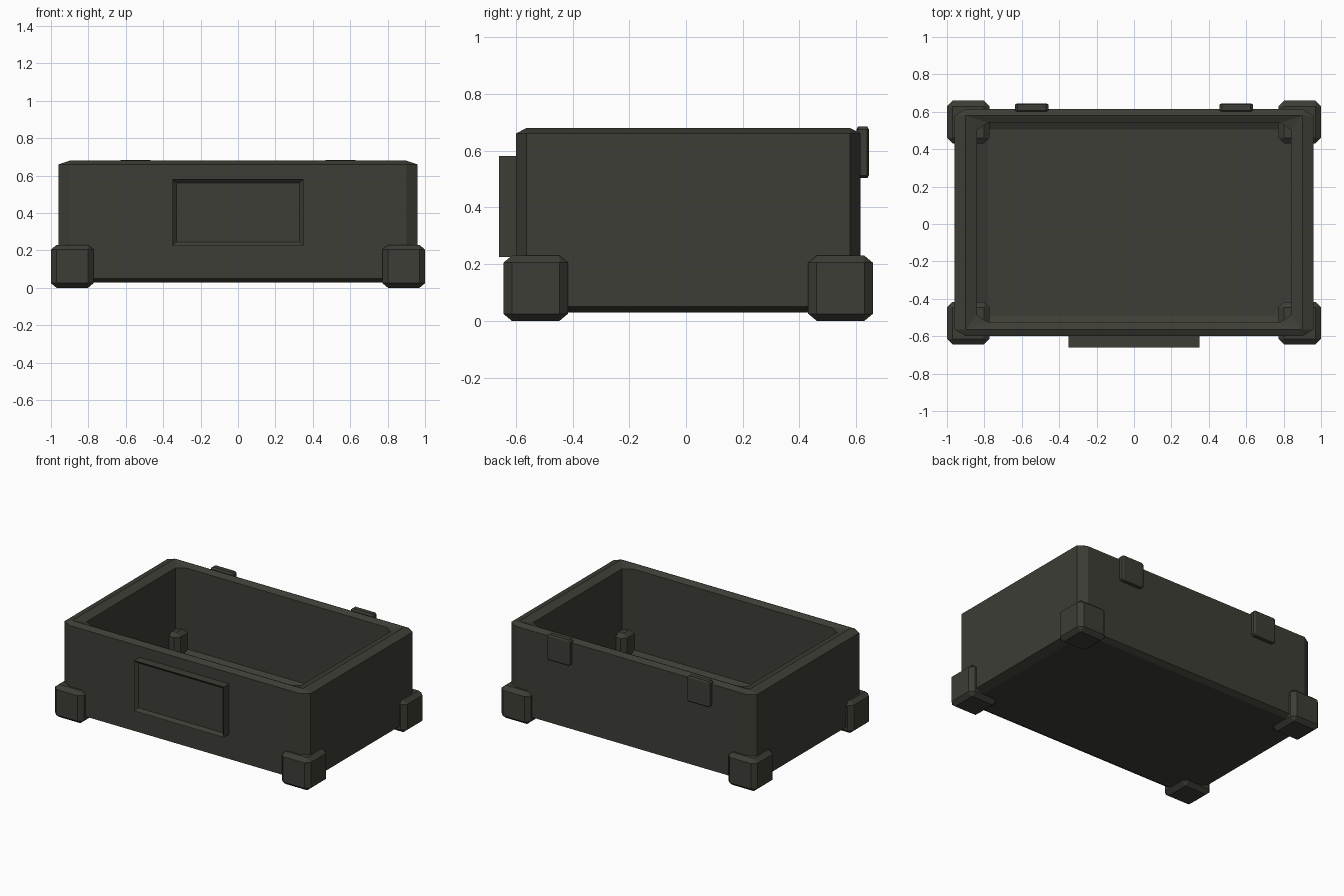
import bpy, bmesh

cube = bpy.data.objects.get("Cube")
if cube:
    bpy.data.objects.remove(cube, do_unlink=True)

COLOUR = (0.047, 0.047, 0.037, 1)
plastic = bpy.data.materials.new("dark olive grey")
plastic.use_nodes = True
plastic.diffuse_color = COLOUR
shader = plastic.node_tree.nodes["Principled BSDF"]
shader.inputs["Base Color"].default_value = COLOUR
shader.inputs["Roughness"].default_value = 0.8


def ring(hx, hy, z, cx=0, cy=0):
    """Rectangle with cut corners; zero cuts give sharp corners."""
    return [(sx * (hx - a), sy * (hy - b), z)
            for sx, sy, a, b in ((1, 1, 0, cy), (1, 1, cx, 0), (-1, 1, cx, 0), (-1, 1, 0, cy),
                                 (-1, -1, 0, cy), (-1, -1, cx, 0), (1, -1, cx, 0), (1, -1, 0, cy))]


def loft(name, rings, location):
    """Skin a stack of rings and cap both ends."""
    bm = bmesh.new()
    loops = [[bm.verts.new(p) for p in r] for r in rings]
    for low, high in zip(loops, loops[1:]):
        for i in range(8):
            j = (i + 1) % 8
            bm.faces.new((low[i], low[j], high[j], high[i]))
    bm.faces.new(loops[0])
    bm.faces.new(loops[-1])
    bmesh.ops.remove_doubles(bm, verts=bm.verts, dist=0.0001)
    bmesh.ops.recalc_face_normals(bm, faces=bm.faces)
    mesh = bpy.data.meshes.new(name)
    bm.to_mesh(mesh)
    bm.free()
    mesh.materials.append(plastic)
    obj = bpy.data.objects.new(name, mesh)
    obj.location = location
    bpy.context.collection.objects.link(obj)
    return obj


def shell(hx, hy, low, high, cx, cy, cz):
    """Rings of a box chamfered on every edge."""
    return [ring(hx - cx, hy - cy, low), ring(hx, hy, low + cz, cx, cy),
            ring(hx, hy, high - cz, cx, cy), ring(hx - cx, hy - cy, high)]


# Open tray: chamfered outside, ridged rim, hollow inside
CX, CY, CZ = 0.06, 0.037, 0.02
outside = shell(0.96, 0.608, 0.03, 0.68, CX, CY, CZ)
inside = shell(0.84, 0.533, 0.07, 0.68, CX, CY, CZ)
loft("tray_body", outside + [inside[2], inside[1], inside[0]], (0, 0.008, 0))

# Corner feet and rear clips
for side, x in (("right", -1), ("left", 1)):
    for end, y in (("front", -0.53), ("back", 0.545)):
        loft(f"{end}_{side}_foot", shell(0.114, 0.114, 0, 0.23, 0.03, 0.03, 0.025),
             (x * 0.886, y, 0))
    loft(f"{side}_rear_clip", shell(0.089, 0.022, 0.503, 0.685, 0.012, 0.006, 0.01),
         (x * 0.547, 0.623, 0))

# Front panel with a sloped recess, lofted upright and turned to face the front
panel = loft("front_panel", [ring(0.35, 0.178, 0), ring(0.35, 0.178, 0.07),
                             ring(0.33, 0.158, 0.05)], (0, -0.59, 0.403))
panel.rotation_euler.x = 1.5708
